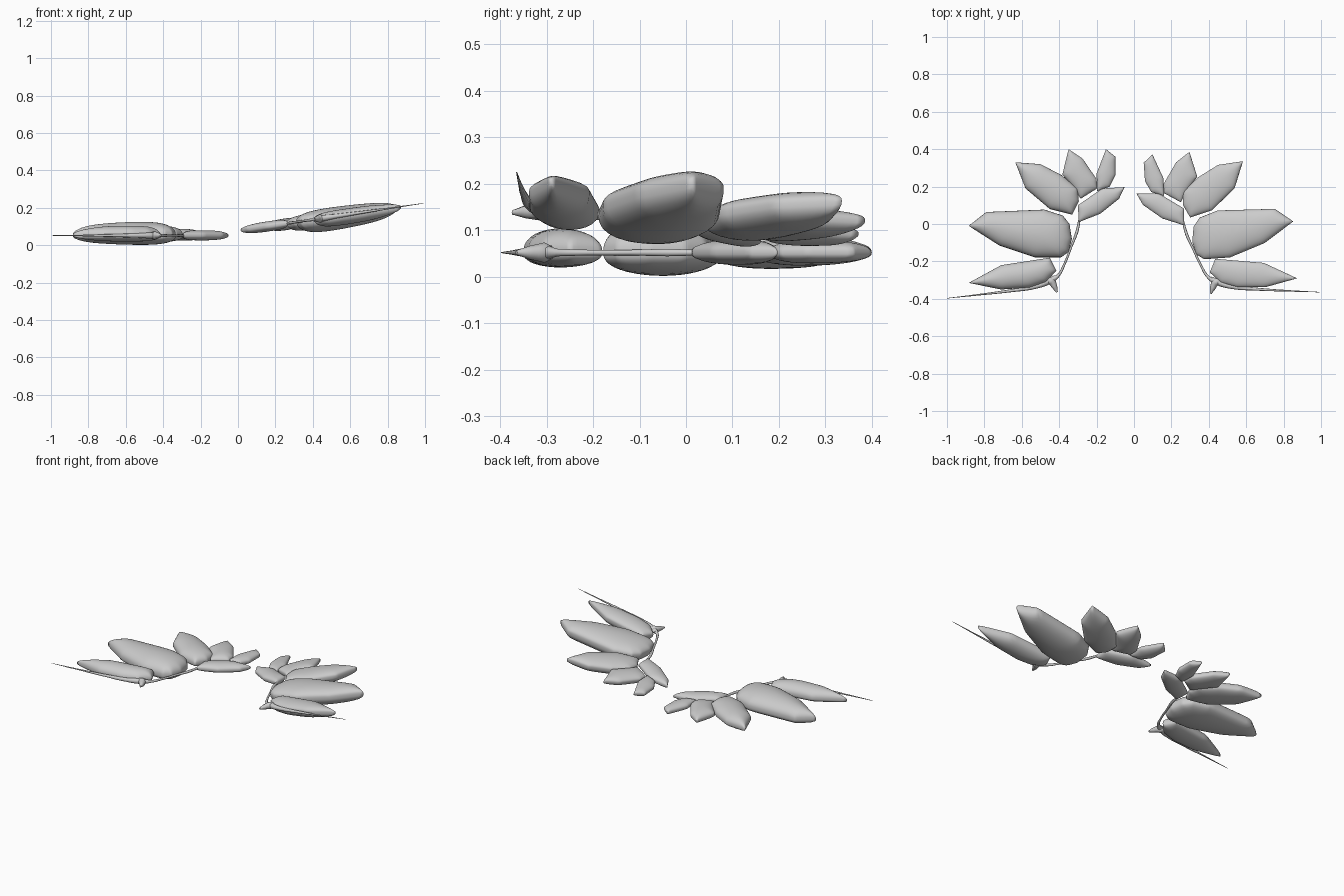
import bpy, bmesh, math
from mathutils import Vector, Matrix

if "Cube" in bpy.data.objects:
    bpy.data.objects.remove(bpy.data.objects["Cube"])

RIM = 0.052
# leaf-shaped lobes of one wing: name, outline (x, y), rise above rim, drop below rim
LOBES = [
    ("middle_lobe", [(-.884, -.01), (-.79, .064), (-.48, .077), (-.38, .045), (-.345, 0), (-.332, -.08),
                     (-.35, -.15), (-.39, -.178), (-.53, -.178), (-.72, -.115)], .073, .05),
    ("front_lobe", [(-.884, -.315), (-.71, -.22), (-.45, -.18), (-.415, -.25), (-.47, -.31),
                    (-.56, -.34), (-.71, -.35)], .052, .032),
    ("back_lobe", [(-.635, .33), (-.50, .32), (-.385, .26), (-.30, .19), (-.295, .12), (-.33, .05),
                   (-.45, .08), (-.58, .19)], .053, .035),
    ("tall_lobe", [(-.35, .40), (-.275, .35), (-.20, .24), (-.197, .19), (-.285, .135), (-.32, .19),
                   (-.383, .265)], .035, .028),
    ("small_lobe", [(-.15, .40), (-.10, .36), (-.10, .26), (-.13, .20), (-.197, .175), (-.2, .27)], .026, .023),
    ("inner_lobe", [(-.05, .197), (-.08, .135), (-.18, .055), (-.295, .01), (-.30, .10), (-.17, .19)], .028, .026),
]
# bones: name, points (x, y, radius)
BONES = [
    ("arm_bone", [(-.29, .03, .006), (-.305, -.04, .008), (-.335, -.12, .006), (-.37, -.21, .006),
                  (-.405, -.275, .008), (-.44, -.30, .016)]),
    ("finger_bone", [(-.42, -.28, .008), (-.46, -.308, .017), (-.53, -.335, .012), (-.66, -.357, .008),
                     (-.83, -.378, .004), (-1.0, -.397, .0012)]),
    ("thumb_claw", [(-.49, -.30, .008), (-.445, -.305, .022), (-.425, -.335, .015), (-.412, -.365, .005)]),
]


def puff(p, poly):
    """Smooth distance from the outline, used as inflation height."""
    s = 0
    for a, b in zip(poly, poly[1:] + poly[:1]):
        u, v = a - p, b - p
        cr = abs(u.x * v.y - u.y * v.x)
        ang = math.atan2(cr, u.dot(v))
        s += ang / max(cr / (b - a).length, 1e-5)
    return (1 / s) ** .4


def lobe(name, pts, up, down, M):
    poly = [Vector(p) for p in pts]
    # resample the outline, then shrink it in gradually smoother rings
    per = 8
    ring = [a.lerp(b, k / per) for a, b in zip(poly, poly[1:] + poly[:1]) for k in range(per)]
    n = len(ring)
    lo = Vector((min(p.x for p in poly), min(p.y for p in poly)))
    hi = Vector((max(p.x for p in poly), max(p.y for p in poly)))
    c = (sum(poly, Vector((0, 0))) / len(poly) + (lo + hi) / 2) / 2
    ts = [1, .994, .98, .95, .9, .82, .72, .6, .46, .32, .16]
    rings, cur = [], ring
    for t in ts:
        rings.append([c + (p - c) * t for p in cur])
        for _ in range(3):
            sm = [(cur[i - 1] + cur[i] * 2 + cur[(i + 1) % n]) / 4 for i in range(n)]
            cur = sm if t < .95 else cur
    hs = [[0] * n] + [[puff(p, poly) for p in r] for r in rings[1:]]
    hc = puff(c, poly)
    top = max(hc, max(max(h) for h in hs))
    bm = bmesh.new()
    rim = [bm.verts.new(M @ Vector((p.x, p.y, RIM))) for p in rings[0]]
    for amp in (up, -down):
        prev = rim
        for r, h in zip(rings[1:], hs[1:]):
            row = [bm.verts.new(M @ Vector((p.x, p.y, RIM + amp * q / top))) for p, q in zip(r, h)]
            for i in range(n):
                j = (i + 1) % n
                bm.faces.new((prev[i], prev[j], row[j], row[i]))
            prev = row
        tip = bm.verts.new(M @ Vector((c.x, c.y, RIM + amp * hc / top)))
        for i in range(n):
            bm.faces.new((prev[i], prev[(i + 1) % n], tip))
    bmesh.ops.recalc_face_normals(bm, faces=bm.faces)
    me = bpy.data.meshes.new(name)
    bm.to_mesh(me)
    bm.free()
    ob = bpy.data.objects.new(name, me)
    bpy.context.collection.objects.link(ob)
    me.shade_smooth()


def bone(name, pts, M):
    cu = bpy.data.curves.new(name, 'CURVE')
    cu.dimensions = '3D'
    cu.bevel_depth = 1
    cu.bevel_resolution = 2
    cu.use_fill_caps = True
    sp = cu.splines.new('BEZIER')
    sp.bezier_points.add(len(pts) - 1)
    for bp, (x, y, r) in zip(sp.bezier_points, pts):
        bp.co = M @ Vector((x, y, RIM))
        bp.radius = r
        bp.handle_left_type = bp.handle_right_type = 'AUTO'
    sp.resolution_u = 6
    bpy.context.collection.objects.link(bpy.data.objects.new(name, cu))


# left wing lies flat; right wing is the same one flipped over, turned and tilted up
inner = Vector((.05, .197, -RIM))
right = (Matrix.Translation((.014, .162, .08)) @ Matrix.Rotation(math.radians(-8.4), 4, 'Y')
         @ Matrix.Rotation(math.radians(4), 4, 'Z') @ Matrix.Translation(-inner)
         @ Matrix.Diagonal((-1, 1, -1, 1)))
for side, M in (("left", Matrix.Identity(4)), ("right", right)):
    for name, pts, up, down in LOBES:
        lobe(f"{side}_{name}", pts, up, down, M)
    for name, pts in BONES:
        bone(f"{side}_{name}", pts, M)
